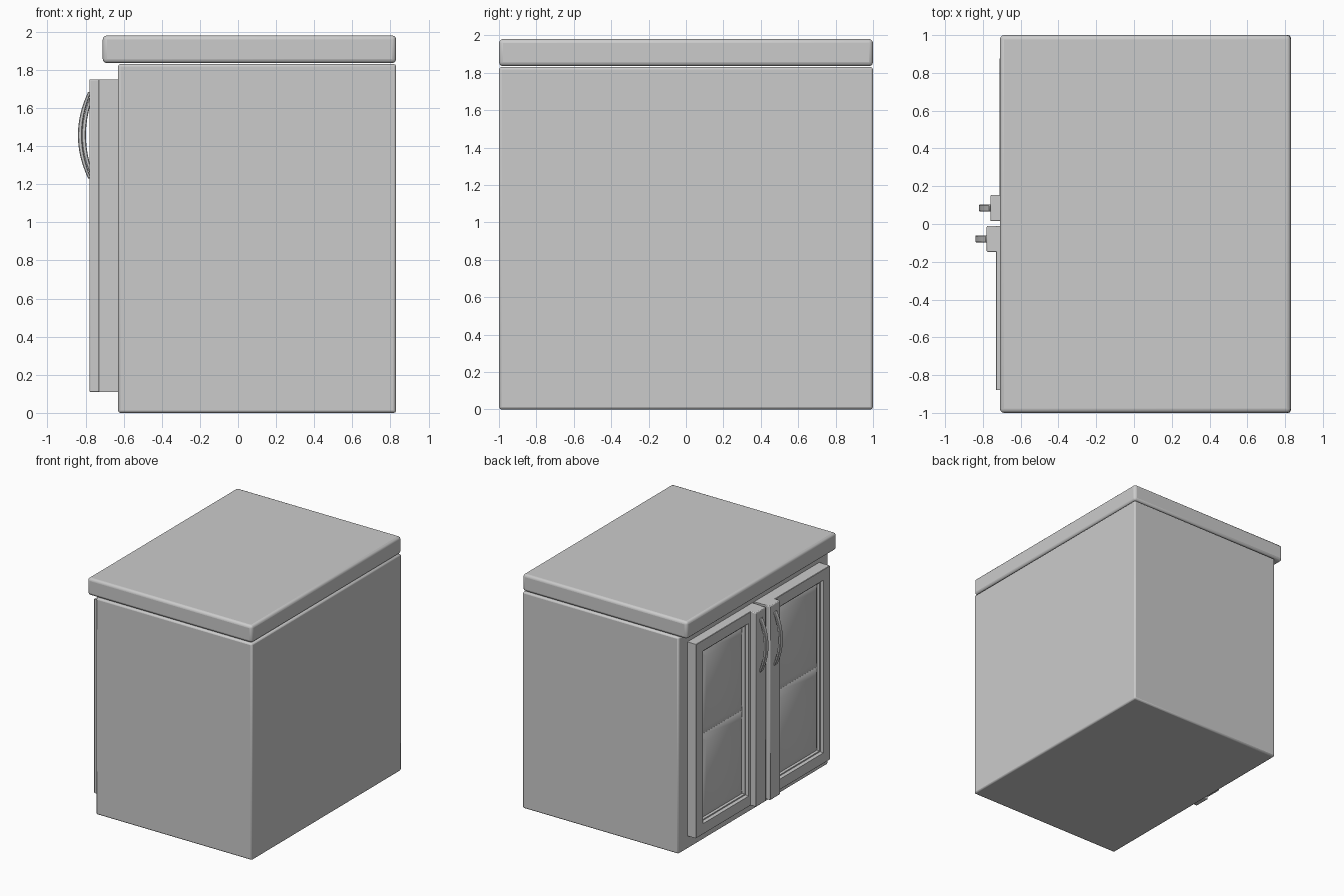
import bpy, bmesh, math

if "Cube" in bpy.data.objects:
    bpy.data.objects.remove(bpy.data.objects["Cube"])


def finish(name, bm, bevel=0.0, segments=2):
    bmesh.ops.recalc_face_normals(bm, faces=bm.faces)
    mesh = bpy.data.meshes.new(name)
    bm.to_mesh(mesh)
    bm.free()
    ob = bpy.data.objects.new(name, mesh)
    bpy.context.collection.objects.link(ob)
    if bevel:
        mod = ob.modifiers.new("rounded_edges", 'BEVEL')
        mod.width = bevel
        mod.segments = segments
        mod.limit_method = 'ANGLE'
    bpy.ops.object.select_all(action='DESELECT')
    ob.select_set(True)
    bpy.context.view_layer.objects.active = ob
    bpy.ops.object.shade_smooth_by_angle(angle=math.radians(35))
    return ob


def loft(name, loops, bevel=0.0, segments=2):
    """Skin rectangular loops (y0, y1, z0, z1, x) and cap both ends."""
    bm = bmesh.new()
    rings = [[bm.verts.new((x, y, z)) for y, z in
              ((y0, z0), (y1, z0), (y1, z1), (y0, z1))]
             for y0, y1, z0, z1, x in loops]
    for a, b in zip(rings, rings[1:]):
        for i in range(4):
            j = (i + 1) % 4
            bm.faces.new((a[i], a[j], b[j], b[i]))
    bm.faces.new(rings[0])
    bm.faces.new(rings[-1])
    return finish(name, bm, bevel, segments)


def box(name, x0, x1, y0, y1, z0, z1, bevel, segments=2):
    return loft(name, [(y0, y1, z0, z1, x0), (y0, y1, z0, z1, x1)], bevel, segments)


def handle(name, x_base, y0, y1):
    """Bowed strap: two arcs in the x-z plane, swept across y."""
    bm = bmesh.new()
    n = 16
    rings = []
    for i in range(n + 1):
        t = 2 * i / n - 1
        bow = 1 - t * t
        xo, zo = x_base - 0.005 - 0.055 * bow, 1.457 + 0.23 * t
        xi, zi = x_base + 0.008 - 0.046 * bow, 1.457 + 0.222 * t
        rings.append([bm.verts.new(p) for p in
                      ((xo, y0, zo), (xo, y1, zo), (xi, y1, zi), (xi, y0, zi))])
    for a, b in zip(rings, rings[1:]):
        for k in range(4):
            j = (k + 1) % 4
            bm.faces.new((a[k], a[j], b[j], b[k]))
    bm.faces.new(rings[0])
    bm.faces.new(rings[-1])
    return finish(name, bm, 0.004, 1)


# Carcass and worktop
box("cabinet_body", -0.63, 0.83, -1, 1, 0, 1.83, 0.013)
box("worktop", -0.71, 0.83, -1, 1, 1.835, 1.98, 0.022, 3)

# Pair of doors on the -x side; one stands slightly further out
Z0, Z1 = 0.11, 1.75
for side, s, dx, near in (("left", 1, 0.0, 0.015), ("right", -1, -0.02, 0.01)):
    def rect(a, b, z0, z1, x):
        return (min(s * a, s * b), max(s * a, s * b), z0, z1, x + dx)

    # Door frame with a stepped recess
    loops = [rect(near, 0.88, Z0, Z1, -0.708),
             rect(near + 0.003, 0.877, Z0 + 0.003, Z1 - 0.003, -0.711),
             rect(0.18, 0.79, 0.20, 1.66, -0.711),
             rect(0.19, 0.78, 0.21, 1.65, -0.69),
             rect(0.20, 0.77, 0.22, 1.64, -0.69),
             rect(0.20, 0.77, 0.22, 1.64, -0.665)]
    back = rect(near, 0.88, Z0, Z1, -0.63)
    loft(side + "_door_frame", [back[:4] + (-0.63,)] + loops)

    # Two raised panels, one above the other
    for label, z0, z1 in (("lower", 0.22, 0.925), ("upper", 0.935, 1.64)):
        loft(f"{side}_door_{label}_panel",
             [rect(0.20, 0.77, z0, z1, -0.662),
              rect(0.20, 0.77, z0, z1, -0.666),
              rect(0.25, 0.72, z0 + 0.055, z1 - 0.055, -0.695)])

    # Thick meeting stile carrying the handle
    y0, y1 = sorted((s * near, s * (near + 0.138)))
    box(side + "_meeting_stile", -0.76 + dx, -0.70 + dx, y0, y1, Z0, Z1, 0.006)
    h0, h1 = sorted((s * (near + 0.05), s * (near + 0.088)))
    handle(side + "_handle", -0.76 + dx, h0, h1)
